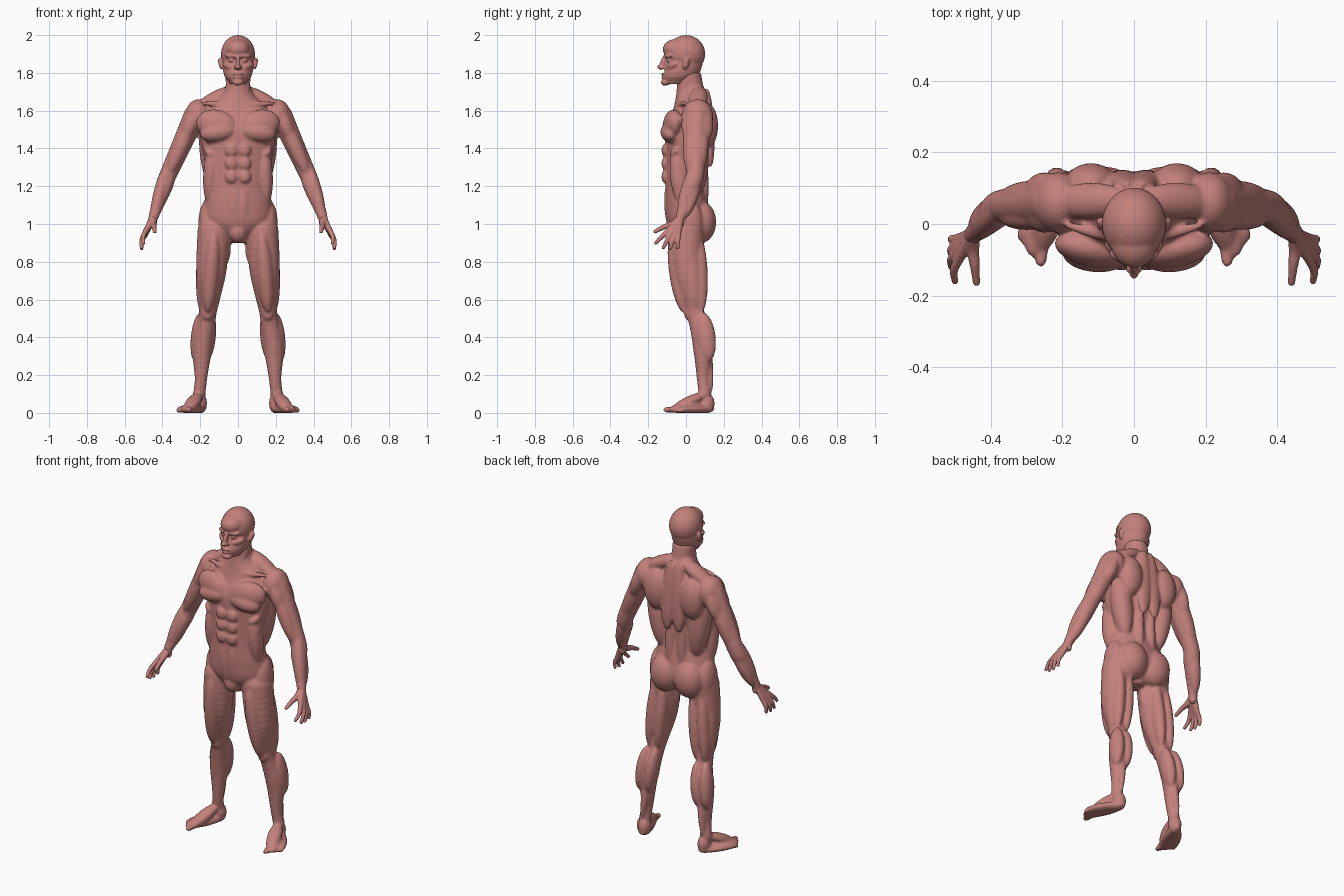
import bpy
import bmesh
import math
from mathutils import Matrix, Vector

SIDE, BACK, UP = Matrix.Identity(3)
FRONT = -BACK

if "Cube" in bpy.data.objects:
    bpy.data.objects.remove(bpy.data.objects["Cube"], do_unlink=True)

skin = bpy.data.materials.new("skin")
skin.use_nodes = True
skin.diffuse_color = (.55, .22, .2, 1)
skin.node_tree.nodes["Principled BSDF"].inputs["Base Color"].default_value = skin.diffuse_color

# Unit ball reused by every rounded form
ball = bmesh.new()
bmesh.ops.create_uvsphere(ball, u_segments=26, v_segments=16, radius=1)
ball_points = [vert.co.copy() for vert in ball.verts]
ball_faces = [[vert.index for vert in face.verts] for face in ball.faces]
ball.free()


def add_ball(shell, place):
    """Append a transformed ball to a shell of points and faces."""
    points, faces = shell
    first = len(points)
    points.extend(place @ point for point in ball_points)
    faces.extend([first + i for i in face] for face in ball_faces)


def curve_through(rows, steps):
    """Smoothly interpolate a list of sections."""
    rows = [Vector(row) for row in rows]
    padded = [rows[0]] + rows + [rows[-1]]
    result = []
    for before, start, end, after in zip(padded, padded[1:], padded[2:], padded[3:]):
        for step in range(steps):
            t = step / steps
            cubic = (start - end) * 3 + after - before
            square = before * 2 - start * 5 + end * 4 - after
            result.append(start + (end - before + (square + cubic * t) * t) * (t / 2))
    return result + [rows[-1]]


def loft(shell, bottom, spacing, rows, sides=40):
    """Skin evenly spaced level sections given as front, back and half width."""
    points, faces = shell
    steps = 5
    rings = []
    for level, (front, back, half_width) in enumerate(curve_through(rows, steps)):
        first = len(points)
        rings.append(list(range(first, first + sides)))
        for side in range(sides):
            angle = math.tau * side / sides
            x = math.cos(angle) * half_width
            y = (front + back + math.sin(angle) * (back - front)) / 2
            points.append(Vector((x, y, bottom + spacing * level / steps)))
    for low, high in zip(rings, rings[1:]):
        for i in range(sides):
            faces.append([low[i - 1], low[i], high[i], high[i - 1]])
    faces.append(rings[0][::-1])
    faces.append(rings[-1])


def muscle(shell, start, end, width, depth, facing):
    """Ellipsoid spanning two points, with its depth along the facing direction."""
    start, end = Vector(start), Vector(end)
    axis = (end - start) / 2
    along = axis.normalized()
    out = (facing - along * facing.dot(along)).normalized()
    across = along.cross(out)
    shape = Matrix((out * depth, across * width, axis)).transposed().to_4x4()
    add_ball(shell, Matrix.Translation((start + end) / 2) @ shape)


def add_muscles(shell, table):
    for values in table.values():
        muscle(shell, *values)


def around(centre, half_height):
    """Upright pair of end points about a centre."""
    centre = Vector(centre)
    return centre - UP * half_height, centre + UP * half_height


def limb(shell, joints):
    """Chain of overlapping balls through joints given as a point and a radius."""
    for x, y, z, radius in curve_through([(*point, radius) for point, radius in joints], 7):
        add_ball(shell, Matrix.Translation((x, y, z)) @ Matrix.Scale(radius, 4))


def finish(name, shell, voxel, smoothing):
    """Mirror the part, fuse its forms into one skin and soften it."""
    points, faces = shell
    data = bpy.data.meshes.new(name)
    data.from_pydata(points, [], faces)
    data.materials.append(skin)
    part = bpy.data.objects.new(name, data)
    bpy.context.collection.objects.link(part)
    mirror = part.modifiers.new("mirror", "MIRROR")
    mirror.use_mirror_merge = False
    fuse = part.modifiers.new("fuse", "REMESH")
    fuse.mode = "VOXEL"
    fuse.voxel_size = voxel
    fuse.use_smooth_shade = True
    soften = part.modifiers.new("soften", "SMOOTH")
    soften.factor = .5
    soften.iterations = smoothing


# Landmarks on the left half
neck = Vector((.02, .07, 1.72))
sternum = Vector((.01, -.09, 1.5))
shoulder = Vector((.23, .06, 1.57))
elbow = Vector((.37, .05, 1.26))
wrist = Vector((.45, -.03, 1.03))
hip = Vector((.125, .01, .96))
knee = Vector((.16, .05, .53))
ankle = Vector((.205, .1, .1))

# Torso and neck
body = [], []
loft(body, .9, .1, [
    (-.05, .06, .04), (-.1, .13, .17), (-.11, .12, .18), (-.11, .1, .165), (-.11, .1, .17),
    (-.11, .12, .19), (-.11, .14, .2), (-.07, .13, .17), (-.05, .1, .075), (-.05, .08, .065)])
add_muscles(body, {
    "upper chest": (sternum, (.22, -.05, 1.55), .08, .05, FRONT),
    "lower chest": (sternum, (.2, -.08, 1.47), .05, .05, FRONT),
    "collar bone": ((.02, -.05, 1.63), (.2, 0, 1.64), .015, .015, FRONT),
    "neck strap": ((.02, -.05, 1.64), (.06, .02, 1.8), .02, .015, FRONT),
    "upper trapezius": (neck, shoulder + UP * .03, .05, .04, UP),
    "middle trapezius": (neck + BACK * .04, (.04, .13, 1.3), .05, .03, BACK),
    "shoulder blade": (*around((.12, .11, 1.52), .12), .075, .06, BACK),
    "lat": ((.17, .06, 1.56), (.11, .06, 1.15), .06, .06, BACK),
    "spine muscle": ((.04, .09, 1.4), (.04, .09, 1), .03, .03, BACK),
    "oblique": ((.14, -.05, 1.4), (.15, -.02, 1.1), .04, .05, FRONT),
    "lower belly": ((.03, -.09, 1.23), (.02, -.08, .97), .04, .03, FRONT),
    "pelvis": (*around((0, -.05, .96), .06), .05, .05, FRONT),
    "buttock": (*around((.08, .08, 1.01), .11), .09, .08, BACK),
    "hip muscle": (*around((.16, .02, 1), .13), .07, .05, SIDE)})
for row in range(3):
    # Abdominal and rib segments
    abdominal = Vector((.035, -.11, 1.25 + row * .07))
    muscle(body, *around(abdominal, .035), .033, .02, FRONT)
    rib = abdominal + SIDE * .1 + BACK * .03 + UP * .04
    muscle(body, rib, rib + (SIDE + BACK + UP) * .04, .02, .02, FRONT)

# Arms
limb(body, [(shoulder, .06), (shoulder.lerp(elbow, .5), .053), (elbow, .046),
            (elbow.lerp(wrist, .3), .045), (wrist, .026), (wrist - UP * .03, .022)])
add_muscles(body, {
    "shoulder cap": (*around(shoulder - SIDE * .02, .09), .085, .07, SIDE),
    "deltoid": (shoulder - SIDE * .03 + UP * .08, (.3, .06, 1.4), .085, .05, SIDE),
    "biceps": (shoulder + FRONT * .04, elbow + FRONT * .03, .04, .037, FRONT),
    "triceps": (shoulder + BACK * .03, elbow + BACK * .02, .045, .04, BACK),
    "outer forearm": (elbow + UP * .06, wrist, .04, .035, SIDE),
    "rear forearm": (elbow + BACK * .02, wrist + BACK * .02, .035, .035, BACK)})

# Legs
thigh = hip.lerp(knee, .5) + FRONT * .02
shin = knee.lerp(ankle, .4)
limb(body, [(hip, .09), (thigh, .08), (knee, .048),
            (shin + SIDE * .01 + BACK * .02, .054), (knee.lerp(ankle, .8), .034), (ankle, .033)])
add_muscles(body, {
    "front thigh": (hip + FRONT * .08, knee + FRONT * .06, .045, .05, FRONT),
    "outer thigh": (hip + SIDE * .05, knee + SIDE * .03, .05, .04, SIDE),
    "inner thigh": (thigh - SIDE * .03, knee - SIDE * .03, .03, .03, FRONT),
    "groin": (hip - SIDE * .04, thigh - SIDE * .03, .06, .04, FRONT),
    "kneecap": (*around(knee + FRONT * .04, .04), .03, .02, FRONT),
    "shin muscle": (knee + SIDE * .02, knee.lerp(ankle, .8), .03, .035, FRONT),
    "tendon": (shin + BACK * .05, ankle + BACK * .03, .02, .02, BACK),
    "ankle bones": (ankle - SIDE * .035, ankle + SIDE * .035, .015, .015, UP)})
for offset in (SIDE * -.03, SIDE * .03):
    # Paired hamstrings and calves
    muscle(body, hip + BACK * .05 + offset, knee + BACK * .03 + offset, .035, .045, BACK)
    calf = offset + SIDE * .01 + BACK * .04
    muscle(body, knee + calf, knee.lerp(ankle, .6) + calf, .036, .052, BACK)

# Feet
add_muscles(body, {
    "heel": (*around((.2, .11, .05), .055), .042, .036, SIDE),
    "sole": ((.19, .15, .02), (.29, -.09, .02), .045, .03, UP),
    "outer edge": ((.21, .13, .02), (.32, -.04, .02), .03, .02, UP),
    "instep": (ankle, (.27, -.08, .01), .04, .03, UP)})
big_base, little_base = Vector((.25, -.04, .02)), Vector((.3, 0, .015))
big_tip, little_tip = Vector((.26, -.105, .016)), Vector((.318, -.035, .011))
for toe in range(5):
    base = big_base.lerp(little_base, toe / 4)
    tip = big_tip.lerp(little_tip, toe / 4)
    size = .013 if toe else .018
    limb(body, [(base, size), (tip, size * .85)])
for point in body[0]:
    point.z = max(point.z, 0)
finish("body", body, .007, 6)

# Hands
hands = [], []
fingers = {
    "index": ((.49, -.1, .96), (.5, -.16, .9)),
    "middle": ((.495, -.08, .95), (.51, -.12, .875)),
    "ring": ((.495, -.06, .94), (.51, -.085, .87)),
    "little": ((.49, -.04, .945), (.51, -.045, .875))}
for knuckle, tip in fingers.values():
    knuckle, tip = Vector(knuckle), Vector(tip)
    bend = knuckle.lerp(tip, .5) + SIDE * .008
    limb(hands, [(wrist, .021), (knuckle, .014), (bend, .012), (tip, .0095)])
thumb = [(.45, -.07, 1), (.445, -.115, .985), (.44, -.163, .96)]
limb(hands, [(wrist, .021), (thumb[0], .018), (thumb[1], .014), (thumb[2], .0105)])
finish("hands", hands, .0045, 2)

# Head
head = [], []
loft(head, 1.74, .04, [(-.11, .01, .04), (-.12, .06, .07), (-.11, .08, .08), (-.1, .09, .08)])
add_muscles(head, {
    "skull": (*around((0, 0, 1.9), .1), .09, .102, FRONT),
    "forehead": (*around((0, -.05, 1.925), .055), .065, .073, FRONT),
    "brow": ((0, -.11, 1.89), (.07, -.08, 1.89), .012, .014, FRONT),
    "eye": (*around((.034, -.09, 1.867), .011), .018, .014, FRONT),
    "cheek bone": ((.025, -.1, 1.825), (.08, -.05, 1.85), .018, .016, FRONT),
    "nose bridge": ((0, -.105, 1.9), (0, -.137, 1.815), .012, .016, FRONT),
    "nose tip": (*around((0, -.136, 1.832), .013), .013, .018, FRONT),
    "nostril": (*around((.012, -.124, 1.828), .01), .011, .014, FRONT),
    "upper lip": ((-.03, -.11, 1.793), (.03, -.11, 1.793), .008, .022, FRONT),
    "lower lip": ((-.027, -.11, 1.777), (.027, -.11, 1.777), .008, .021, FRONT),
    "chin": ((-.03, -.11, 1.75), (.03, -.11, 1.75), .018, .023, FRONT),
    "jaw corner": ((.06, -.01, 1.82), (.035, -.075, 1.75), .022, .016, SIDE),
    "ear rim": ((.094, .01, 1.88), (.088, -.01, 1.82), .018, .012, SIDE),
    "ear fold": ((.098, .01, 1.88), (.094, .005, 1.84), .008, .01, SIDE)})
finish("head", head, .005, 3)
